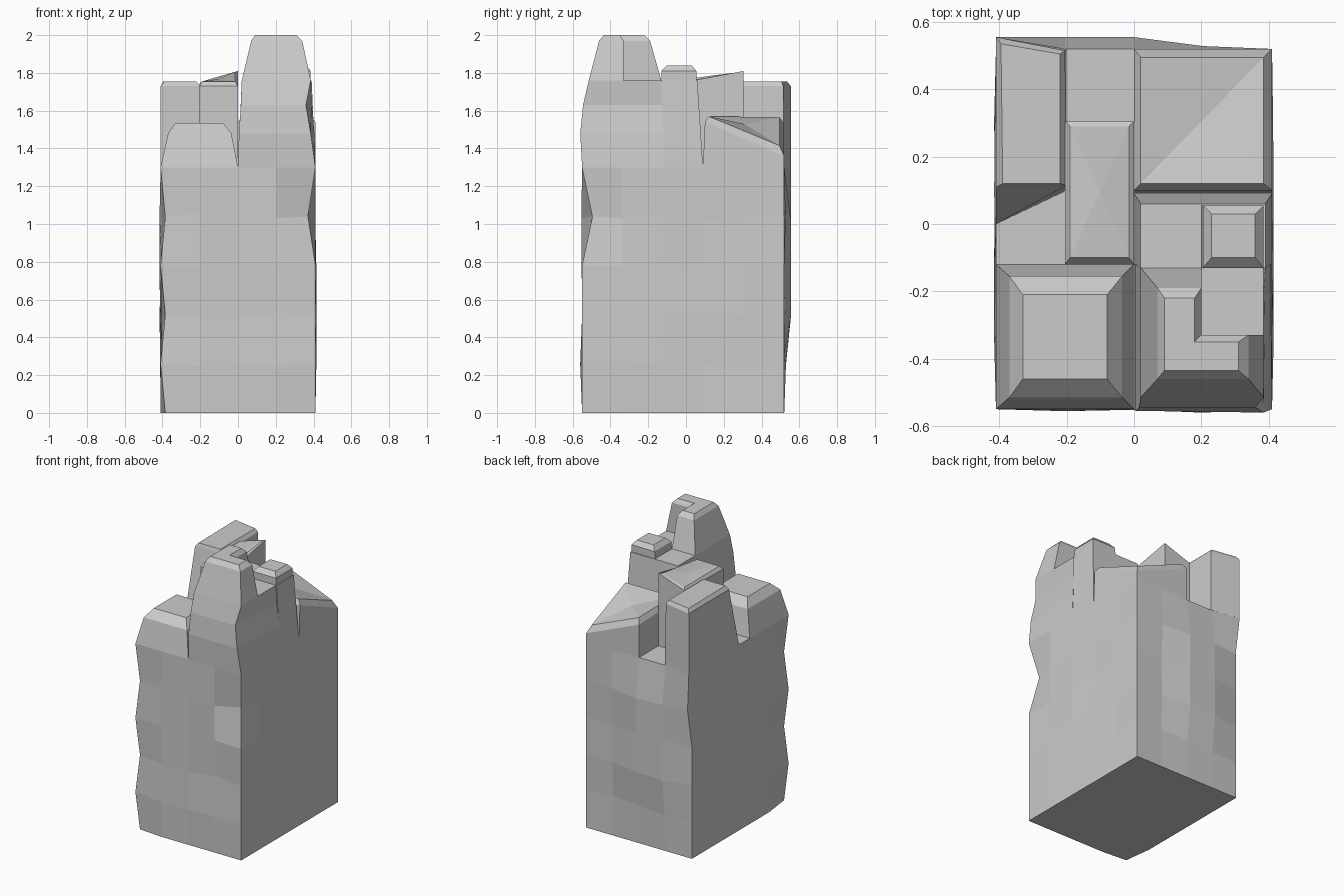
import bpy, bmesh, random
from mathutils import Vector

random.seed(4)
cube = bpy.data.objects.get("Cube")
if cube:
    bpy.data.objects.remove(cube, do_unlink=True)

stone = bpy.data.materials.new("grey_stone")
stone.use_nodes = True
GREY = (0.6, 0.6, 0.6, 1)
stone.diffuse_color = GREY
stone.node_tree.nodes["Principled BSDF"].inputs["Base Color"].default_value = GREY


def rect(x0, x1, y0, y1, z):
    """Four corners; z is one height or one per corner, from front left round."""
    zs = z if isinstance(z, tuple) else (z,) * 4
    return list(zip((x0, x1, x1, x0), (y0, y0, y1, y1), zs))


def midpoints(ring):
    """Add a point halfway along each side of a ring."""
    out = []
    for a, b in zip(ring, ring[1:] + ring[:1]):
        out += [a, tuple((Vector(a) + Vector(b)) / 2)]
    return out


def loft(name, rings, crown=False):
    """Skin a stack of rings and cap both ends; crown fans the top cap."""
    bm = bmesh.new()
    loops = [[bm.verts.new(p) for p in ring] for ring in rings]
    n = len(loops[0])
    for low, high in zip(loops, loops[1:]):
        for i in range(n):
            j = (i + 1) % n
            bm.faces.new((low[i], low[j], high[j], high[i]))
    bm.faces.new(loops[0][::-1])
    top = bm.faces.new(loops[-1])
    if crown:
        bmesh.ops.poke(bm, faces=[top])
    bmesh.ops.recalc_face_normals(bm, faces=bm.faces)
    mesh = bpy.data.meshes.new(name)
    bm.to_mesh(mesh)
    bm.free()
    mesh.materials.append(stone)
    obj = bpy.data.objects.new(name, mesh)
    bpy.context.collection.objects.link(obj)
    return obj


# Rough stone body: a four by five perimeter with chipped corners
L, R, F, B, SHOULDER = -0.41, 0.41, -0.55, 0.52, 1.3
ROWS = 5


def body_ring(row):
    z = SHOULDER * row / ROWS
    steps = [(i / 4, 0) for i in range(4)] + [(1, j / 5) for j in range(5)]
    steps += [(1 - u, 1 - v) for u, v in steps]
    inner = 0 < row < ROWS
    ring = []
    for u, v in steps:
        x, y, h = L + (R - L) * u, F + (B - F) * v, z
        corner = u in (0, 1) and v in (0, 1)
        if inner and not corner:
            if v in (0, 1):
                y += random.uniform(-0.012, 0.014)
            else:
                x += random.uniform(-0.006, 0.006)
            h += random.uniform(-0.015, 0.015)
        # bulge on the back
        if v == 1 and u in (0.25, 0.5) and 2 <= row < ROWS:
            y = 0.555
        # chipped corners
        if (u, v) == (1, 0) and row == 4:
            x, y = 0.37, -0.495
        if (u, v) == (0, 0) and row in (0, 2, 4):
            x, y = x + 0.025, y + 0.015
        if (u, v) == (0, 1) and row >= 4:
            x, y = (-0.39, 0.54) if row == 4 else (L, 0.555)
        ring.append((x, y, h))
    return ring


loft("stone_body", [body_ring(r) for r in range(ROWS + 1)])

# Rounded front left boulder
loft("front_left_boulder", [
    rect(L, 0, F, -0.12, SHOULDER),
    rect(-0.37, -0.035, -0.515, -0.155, 1.48),
    rect(-0.33, -0.08, -0.46, -0.21, 1.535)])

# Tall front right pinnacle with a stepped L-shaped summit
loft("pinnacle_base", [
    rect(0, R, F, -0.12, SHOULDER),
    [(0.005, -0.555, 1.48), (0.385, -0.56, 1.48), (0.405, -0.12, 1.48), (0.005, -0.12, 1.48)],
    [(0.015, -0.545, 1.63), (0.36, -0.545, 1.63), (0.39, -0.125, 1.63), (0.015, -0.125, 1.63)],
    rect(0.02, 0.385, -0.515, -0.13, 1.76)])


def l_ring(x0, x1, y0, y1, cx, cy, z):
    plan = [(x0, y0), (x1, y0), (x1, cy), (cx, cy), (cx, y1), (x0, y1)]
    return [(x, y, z) for x, y in plan]


loft("pinnacle_summit", [
    l_ring(0.02, 0.385, -0.515, -0.13, 0.2, -0.33, 1.76),
    l_ring(0.07, 0.34, -0.46, -0.19, 0.2, -0.33, 1.97),
    l_ring(0.09, 0.31, -0.435, -0.22, 0.18, -0.35, 2.0)])

# Middle right ledge with a small knob
loft("middle_right_ledge", [
    rect(0, R, -0.12, 0.09, SHOULDER),
    rect(0.02, 0.39, -0.13, 0.06, 1.76)])
loft("ledge_knob", [
    rect(0.2, 0.385, -0.13, 0.055, 1.76),
    rect(0.205, 0.385, -0.13, 0.055, 1.81),
    rect(0.23, 0.36, -0.1, 0.03, 1.84)])

# Sloping back right block
loft("back_right_block", [
    midpoints(rect(0, R, 0.09, B, SHOULDER)),
    midpoints(rect(0, R, 0.1, B, (1.54, 1.54, 1.36, 1.53))),
    midpoints(rect(0.02, 0.385, 0.12, 0.495, (1.57, 1.57, 1.415, 1.565)))], crown=True)

# Centre block rising to a point at its back corner
loft("centre_block", [
    rect(-0.205, 0, -0.12, 0.305, SHOULDER),
    rect(-0.205, 0, -0.12, 0.305, (1.73, 1.73, 1.81, 1.74)),
    rect(-0.19, -0.015, -0.1, 0.29, (1.755, 1.755, 1.805, 1.755))], crown=True)

# Back left block with a slanted front
loft("back_left_block", [
    [(L, 0, SHOULDER), (-0.2, 0.1, SHOULDER), (-0.2, B, SHOULDER), (L, 0.555, SHOULDER)],
    [(L, 0.11, 1.73), (-0.2, 0.115, 1.73), (-0.205, 0.515, 1.73), (L, 0.555, 1.73)],
    [(-0.39, 0.12, 1.755), (-0.22, 0.12, 1.755), (-0.22, 0.505, 1.755), (-0.395, 0.535, 1.755)]])
